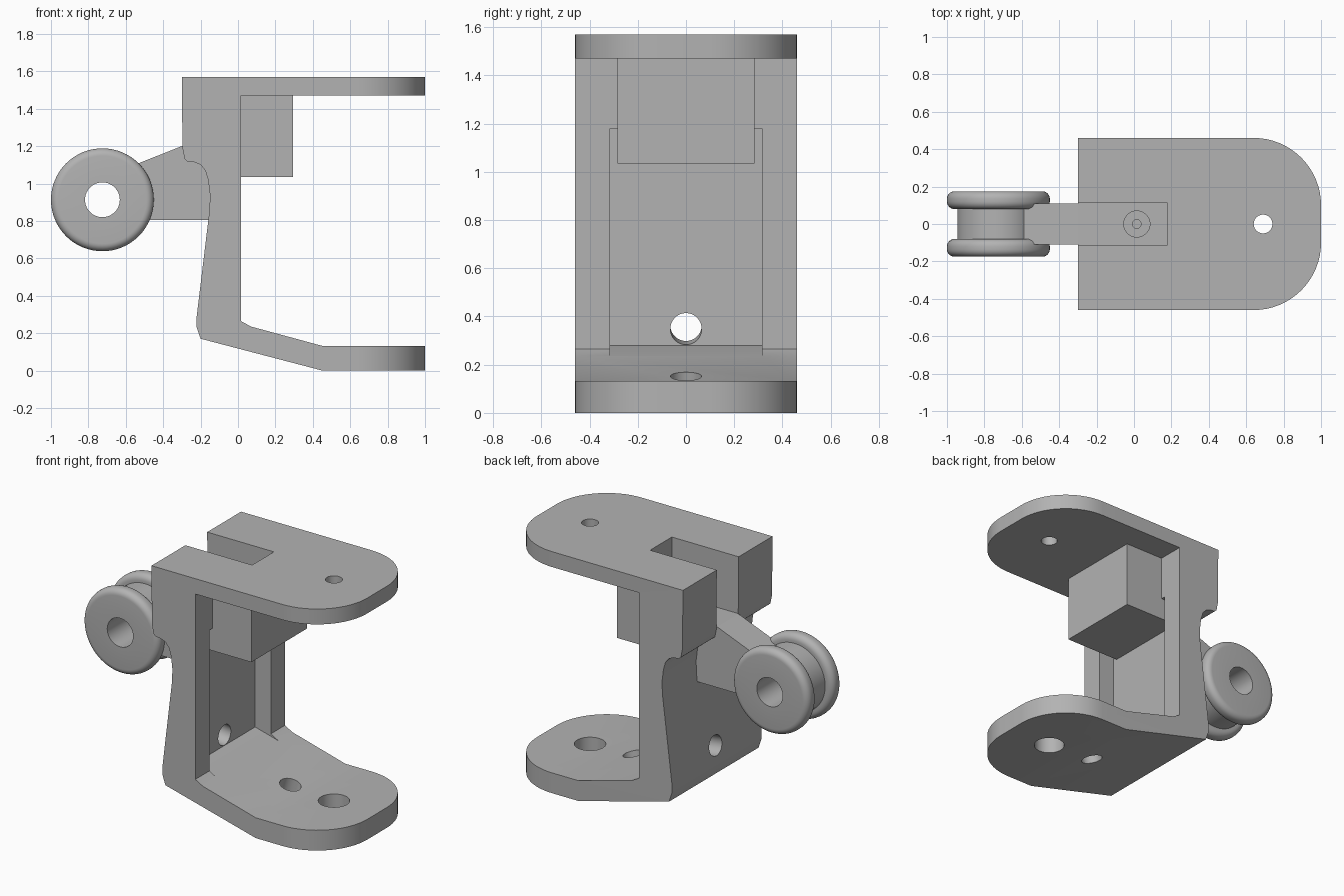
import bpy, bmesh, math
from mathutils import Matrix, Vector

old = bpy.data.objects.get("Cube")
if old:
    bpy.data.objects.remove(old, do_unlink=True)

grey = bpy.data.materials.new("plain_grey")
grey.use_nodes = True
colour = (0.45, 0.45, 0.45, 1)
grey.diffuse_color = colour
grey.node_tree.nodes["Principled BSDF"].inputs["Base Color"].default_value = colour


def finish(name, bm):
    bmesh.ops.recalc_face_normals(bm, faces=bm.faces)
    mesh = bpy.data.meshes.new(name)
    bm.to_mesh(mesh)
    bm.free()
    mesh.materials.append(grey)
    ob = bpy.data.objects.new(name, mesh)
    bpy.context.collection.objects.link(ob)
    return ob


def side_prism(name, profile, half):
    """Extrude an XZ profile across y."""
    bm = bmesh.new()
    face = bm.faces.new([bm.verts.new((x, -half, z)) for x, z in profile])
    new = bmesh.ops.extrude_face_region(bm, geom=[face])["geom"]
    bmesh.ops.translate(bm, vec=(0, 2 * half, 0),
                        verts=[v for v in new if isinstance(v, bmesh.types.BMVert)])
    return finish(name, bm)


def box(name, x0, x1, half, z0, z1):
    return side_prism(name, [(x0, z0), (x1, z0), (x1, z1), (x0, z1)], half)


def rod(name, centre, direction, radius, length):
    bm = bmesh.new()
    turn = Vector(direction).to_track_quat('Z', 'Y').to_matrix().to_4x4()
    bmesh.ops.create_cone(bm, cap_ends=True, segments=48, radius1=radius, radius2=radius,
                          depth=length, matrix=Matrix.Translation(centre) @ turn)
    return finish(name, bm)


def combine(target, tool, operation):
    mod = target.modifiers.new(operation.lower(), 'BOOLEAN')
    mod.operation = operation
    mod.solver = 'EXACT'
    mod.object = tool
    bpy.context.view_layer.objects.active = target
    bpy.ops.object.modifier_apply(modifier=mod.name)
    bpy.data.objects.remove(tool, do_unlink=True)


def smooth(ob):
    bpy.ops.object.select_all(action='DESELECT')
    ob.select_set(True)
    bpy.context.view_layer.objects.active = ob
    bpy.ops.object.shade_smooth_by_angle(angle=math.radians(20))


# C-shaped bracket side profile
bracket = side_prism("bracket", [
    (-0.3, 1.57), (1.1, 1.57), (1.1, 1.47), (0.015, 1.47), (0.015, 0.265), (0.07, 0.235),
    (0.45, 0.132), (1.1, 0.132), (1.1, 0), (0.45, 0), (-0.2, 0.17), (-0.222, 0.235),
    (-0.222, 0.28), (-0.152, 0.86), (-0.15, 0.94), (-0.16, 1.02), (-0.175, 1.07),
    (-0.2, 1.1), (-0.235, 1.115), (-0.27, 1.117), (-0.285, 1.13), (-0.297, 1.19)], 0.6)

# Rounded plan outline trims both plates
half, radius, steps = 0.46, 0.36, 16
arc = [(1 - radius + radius * math.sin(a), half - radius + radius * math.cos(a))
       for a in (i * math.pi / 2 / steps for i in range(steps + 1))]
plan = [(-0.5, half)] + arc + [(x, -y) for x, y in reversed(arc)] + [(-0.5, -half)]
outline = side_prism("outline", plan, 1.0)
outline.data.transform(Matrix.Translation((0, 0, 0.8)) @ Matrix.Rotation(math.pi / 2, 4, 'X'))
combine(bracket, outline, 'INTERSECT')

# Recess in the inner wall, its floor following the slope
combine(bracket, side_prism("recess", [(0.07, 0.235), (-0.097, 0.28), (-0.097, 1.18),
                                       (0.07, 1.18)], 0.315), 'DIFFERENCE')

# Inner block and roller arm
combine(bracket, box("block", -0.12, 0.295, 0.285, 1.035, 1.5), 'UNION')
combine(bracket, side_prism("arm", [(-0.62, 0.805), (-0.12, 0.805), (-0.12, 1.27),
                                    (-0.3, 1.2), (-0.54, 1.105), (-0.62, 1.073)], 0.11), 'UNION')

# Top slot, screw seat and drilled holes
combine(bracket, box("slot", -0.4, 0.18, 0.112, 1.2, 1.7), 'DIFFERENCE')
slope = (0.262, 0, 0.965)
for centre, direction, r, length in [
        ((0.015, 0, 1.2), (0, 0, 1), 0.07, 0.08),
        ((0.015, 0, 1.16), (0, 0, 1), 0.023, 0.12),
        ((0.69, 0, 1.52), (0, 0, 1), 0.05, 0.3),
        ((0.69, 0, 0.06), (0, 0, 1), 0.093, 0.3),
        ((0.36, 0, 0.09), slope, 0.065, 0.4),
        ((-0.15, 0, 0.355), (-0.99, 0, 0.124), 0.065, 0.3)]:
    combine(bracket, rod("drill", centre, direction, r, length), 'DIFFERENCE')
smooth(bracket)

# Grooved roller, lathed about y
bore, rim, groove, edge = 0.093, 0.275, 0.22, 0.04


def corner(y, sign):
    quarter = [i * math.pi / 12 for i in range(7)]
    return [(rim - edge + edge * math.sin(a), y + sign * edge * math.cos(a)) for a in quarter]


outer, inner = corner(0.135, 1), corner(0.12, -1)
upper = [(bore, 0.175)] + outer + inner[::-1] + [(groove, 0.08)]
section = upper + [(r, -y) for r, y in reversed(upper)]
bm = bmesh.new()
ring = [bm.verts.new((r, y, 0)) for r, y in section]
edges = [bm.edges.new((ring[i - 1], ring[i])) for i in range(len(ring))]
bmesh.ops.spin(bm, geom=ring + edges, cent=(0, 0, 0), axis=(0, 1, 0),
               angle=2 * math.pi, steps=64)
bmesh.ops.remove_doubles(bm, verts=bm.verts, dist=0.0005)
bmesh.ops.translate(bm, verts=bm.verts, vec=(-0.725, 0, 0.913))
smooth(finish("roller", bm))
